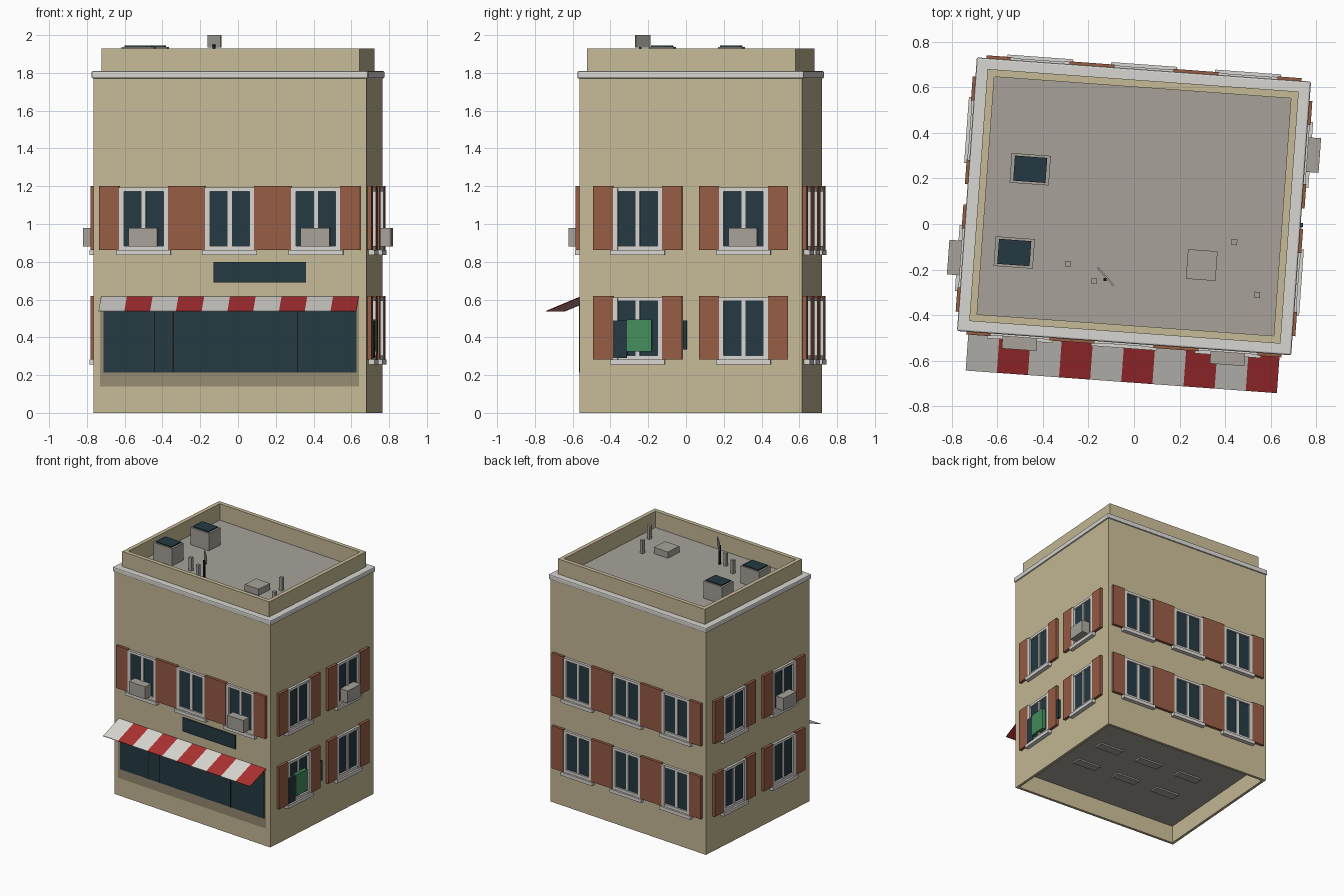
import bpy
import bmesh
from math import radians
from mathutils import Matrix, Vector

cube = bpy.data.objects.get("Cube")
if cube:
    bpy.data.objects.remove(cube, do_unlink=True)


def material(name, *rgb):
    """Flat colour given as 0-255 sRGB, stored as linear."""
    lin = [((c / 255 + 0.055) / 1.055) ** 2.4 for c in rgb]
    m = bpy.data.materials.new(name)
    m.use_nodes = True
    m.diffuse_color = (*lin, 1)
    m.node_tree.nodes["Principled BSDF"].inputs["Base Color"].default_value = (*lin, 1)
    return m


WALL = material("sand plaster", 198, 186, 150)
BASE = material("dark plaster", 150, 140, 113)
WHITE = material("pale trim", 216, 214, 209)
GLASS = material("dark glass", 36, 57, 66)
BROWN = material("shutter brown", 150, 92, 68)
GREY = material("roof grey", 167, 162, 154)
RED = material("awning red", 172, 48, 50)
GREEN = material("sign green", 68, 142, 92)
BLACK = material("black metal", 22, 26, 28)

# Building footprint, turned slightly about the vertical axis
HW, HD, ROOF = 0.7245, 0.5915, 1.80
SITE = Matrix.Translation((0, 0.0775, 0)) @ Matrix.Rotation(radians(-4.15), 4, 'Z')


def wall_frame(turns, dist):
    """Frame on a wall: x runs along it, -y points outwards."""
    return SITE @ Matrix.Rotation(radians(90 * turns), 4, 'Z') @ Matrix.Translation((0, -dist, 0))


WALLS = {"front": wall_frame(0, HD), "right": wall_frame(1, HW),
         "back": wall_frame(2, HD), "left": wall_frame(3, HW)}


def finish(name, bm, mats, frame):
    bmesh.ops.recalc_face_normals(bm, faces=bm.faces)
    me = bpy.data.meshes.new(name)
    bm.to_mesh(me)
    bm.free()
    for m in mats:
        me.materials.append(m)
    ob = bpy.data.objects.new(name, me)
    ob.matrix_world = frame
    bpy.context.collection.objects.link(ob)
    return ob


def add_box(bm, x0, x1, y0, y1, z0, z1):
    mid = Vector((x0 + x1, y0 + y1, z0 + z1)) / 2
    size = Matrix.Diagonal((x1 - x0, y1 - y0, z1 - z0, 1))
    return bmesh.ops.create_cube(bm, size=1, matrix=Matrix.Translation(mid) @ size)


def boxes(name, mat, frame, *dims):
    bm = bmesh.new()
    for d in dims:
        add_box(bm, *d)
    return finish(name, bm, [mat], frame)


def plates(name, mat, wall, *dims):
    """Boxes on a wall, each as u0, u1, z0, z1, how far it stands out."""
    return boxes(name, mat, WALLS[wall],
                 *[(u0, u1, -out, 0.004, z0, z1) for u0, u1, z0, z1, out in dims])


def ring(name, mat, hw, hd, t, z0, z1):
    """Hollow rectangular band."""
    bm = bmesh.new()
    loops = [[bm.verts.new((sx * (hw - i), sy * (hd - i), z))
              for sx, sy in ((-1, -1), (1, -1), (1, 1), (-1, 1))]
             for i, z in ((0, z0), (0, z1), (t, z1), (t, z0))]
    for k in range(4):
        a, b = loops[k], loops[(k + 1) % 4]
        for j in range(4):
            n = (j + 1) % 4
            bm.faces.new((a[j], a[n], b[n], b[j]))
    return finish(name, bm, [mat], SITE)


# Main block: grey roof deck, hollow underside with a grey floor slab
bm = bmesh.new()
add_box(bm, -HW, HW, -HD, HD, 0, ROOF)
bm.normal_update()
top = max(bm.faces, key=lambda f: f.normal.z)
under = min(bm.faces, key=lambda f: f.normal.z)
top.material_index = 1
bmesh.ops.inset_individual(bm, faces=[under], thickness=0.03)
slab = bmesh.ops.extrude_face_region(bm, geom=[under])["geom"]
bmesh.ops.translate(bm, vec=(0, 0, 0.14), verts=[v for v in slab if isinstance(v, bmesh.types.BMVert)])
for f in slab:
    if isinstance(f, bmesh.types.BMFace):
        f.material_index = 1
if under.is_valid:
    bm.faces.remove(under)
finish("building_walls", bm, [WALL, GREY], SITE)

# Panels under the floor slab
boxes("underside_panels", GREY, SITE,
      *[(x - 0.1, x + 0.1, y - 0.035, y + 0.035, 0.128, 0.145)
        for x in (-0.36, 0, 0.36) for y in (-0.19, 0.1)])

# Cornice and parapet
cornice = ring("cornice", WHITE, HW + 0.01, HD + 0.01, 0.065, 1.77, 1.81)
bevel = cornice.modifiers.new("soft_edges", 'BEVEL')
bevel.width, bevel.segments = 0.008, 2
ring("parapet", WALL, 0.684, 0.554, 0.032, 1.79, 1.93)


def window(wall, u, z, label):
    """Framed two-pane window with sill and open shutters; z is the sill top."""
    t = z + 0.33
    plates(label + "_glass", GLASS, wall, (u - 0.11, u + 0.11, z + 0.01, t - 0.01, 0.005))
    side = [(u + s * 0.1175 - 0.0125, u + s * 0.1175 + 0.0125, z, t, 0.02) for s in (-1, 1)]
    plates(label + "_frame", WHITE, wall, *side,
           (u - 0.105, u + 0.105, z, z + 0.022, 0.018),
           (u - 0.105, u + 0.105, t - 0.02, t, 0.018),
           (u - 0.011, u + 0.011, z + 0.02, t - 0.02, 0.012))
    plates(label + "_sill", WHITE, wall, (u - 0.145, u + 0.145, z - 0.027, z, 0.032))
    plates(label + "_shutters", BROWN, wall,
           *[(u + s * 0.183 - 0.053, u + s * 0.183 + 0.053, z, t + 0.008, 0.022) for s in (-1, 1)])


# Windows on every wall; the shop takes the lower front
for wall in WALLS:
    spots = (-0.457, 0, 0.457) if wall in ("front", "back") else (-0.281, 0.281)
    for floor, z in (("lower", 0.282), ("upper", 0.862)):
        if (wall, floor) == ("front", "lower"):
            continue
        for i, u in enumerate(spots, 1):
            window(wall, u, z, f"{wall}_{floor}_window_{i}")

# Air conditioners
for wall, u in (("front", -0.457), ("front", 0.457), ("right", 0.281), ("left", 0.281)):
    plates(f"{wall}_air_conditioner", GREY, wall, (u - 0.076, u + 0.076, 0.88, 0.98, 0.072))

# Shop front
plates("shop_surround", BASE, "front", (-0.69, 0.685, 0.14, 0.6, 0.003))
plates("shop_glass", GLASS, "front", (-0.67, 0.672, 0.215, 0.59, 0.006))
plates("shop_glass_bars", BLACK, "front",
       *[(u - 0.003, u + 0.003, 0.215, 0.59, 0.008) for u in (-0.4, -0.3, 0.36)])
plates("shop_sign", GLASS, "front", (-0.087, 0.404, 0.69, 0.80, 0.008))

# Striped awning
bm = bmesh.new()
W, N = 0.684, 10
for i in range(N):
    a, b = (-W + 2 * W * k / N for k in (i, i + 1))
    quad = [(a, -0.18, 0.54), (b, -0.18, 0.54), (b, 0, 0.615), (a, 0, 0.615)]
    low = [bm.verts.new((x, y, z - 0.004)) for x, y, z in quad]
    high = [bm.verts.new(p) for p in quad]
    strip = [bm.faces.new(low[::-1]), bm.faces.new(high)]
    strip += [bm.faces.new((low[j], low[(j + 1) % 4], high[(j + 1) % 4], high[j])) for j in range(4)]
    for f in strip:
        f.material_index = i % 2
finish("awning", bm, [WHITE, RED], WALLS["front"])

# Small sign boards beside the lower right window
plates("green_board", GREEN, "right", (-0.336, -0.206, 0.325, 0.495, 0.032))
plates("dark_boards", GLASS, "right", (-0.411, -0.336, 0.29, 0.49, 0.027),
       (-0.04, -0.02, 0.335, 0.49, 0.02))


def on_roof(x, y):
    return SITE.inverted() @ Vector((x, y, 0))


def roof_box(name, mat, x, y, w, d, z0, z1):
    p = on_roof(x, y)
    return boxes(name, mat, SITE, (p.x - w / 2, p.x + w / 2, p.y - d / 2, p.y + d / 2, z0, z1))


# Roof skylights, hatch and vent pipes
for x, y in ((-0.455, 0.24), (-0.525, -0.125)):
    roof_box("skylight_box", GREY, x, y, 0.172, 0.13, ROOF - 0.01, 1.938)
    roof_box("skylight_glass", GLASS, x, y, 0.142, 0.11, 1.93, 1.946)
roof_box("roof_hatch", GREY, 0.297, -0.18, 0.13, 0.13, ROOF - 0.01, 1.85)
for x, y in ((-0.29, -0.175), (-0.175, -0.25), (0.44, -0.08), (0.54, -0.31)):
    roof_box("vent_pipe", GREY, x, y, 0.025, 0.025, ROOF - 0.01, 1.905)

# Aerial: dark pole with a diagonal panel
roof_box("aerial_pole", BLACK, -0.127, -0.243, 0.013, 0.013, ROOF - 0.01, 1.95)
boxes("aerial_panel", GREY,
      Matrix.Translation((-0.125, -0.23, 0)) @ Matrix.Rotation(radians(-48), 4, 'Z'),
      (-0.052, 0.052, -0.004, 0.004, 1.935, 2.0))
